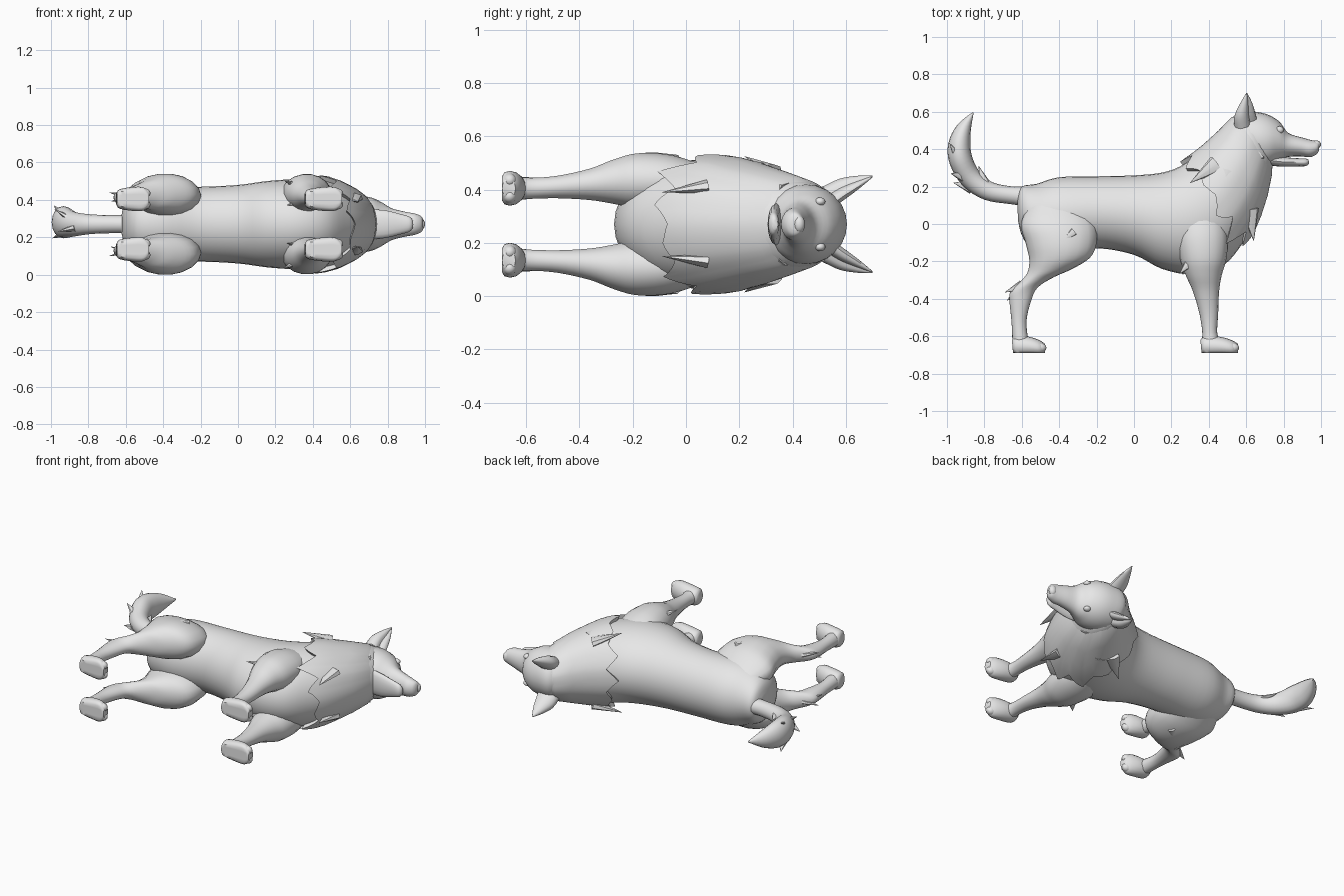
import bpy, bmesh, math
from mathutils import Vector, Matrix

MID = 0.27      # height of the symmetry plane: the dog lies on its side
GROUND = -0.69  # level of the soles along y

coat = bpy.data.materials.new("grey coat")
coat.diffuse_color = (0.8, 0.8, 0.8, 1)


def finish(name, bm, angle=50):
    bmesh.ops.recalc_face_normals(bm, faces=bm.faces)
    me = bpy.data.meshes.new(name)
    bm.to_mesh(me)
    bm.free()
    me.materials.append(coat)
    ob = bpy.data.objects.new(name, me)
    bpy.context.collection.objects.link(ob)
    bpy.ops.object.select_all(action='DESELECT')
    ob.select_set(True)
    bpy.context.view_layer.objects.active = ob
    bpy.ops.object.shade_smooth_by_angle(angle=math.radians(angle))
    return ob


def section(secs, u):
    """Catmull-Rom blend of sections (x1, y1, x2, y2, half width, side offset)."""
    n = len(secs) - 1
    i = min(int(u), n - 1)
    f = u - i
    p = [secs[max(0, min(n, i + k))] for k in (-1, 0, 1, 2)]
    return [0.5 * (2 * b + (c - a) * f + (2 * a - 5 * b + 4 * c - d) * f * f
                   + (3 * b - a - 3 * c + d) * f ** 3) for a, b, c, d in zip(*p)]


def surface(secs, u, t, side=1, grow=0.0, cup=0.0):
    x1, y1, x2, y2, w, off = section(secs, u)
    half = Vector((x1 - x2, y1 - y2)) / 2
    r = 1 - cup * max(0, math.cos(t - 2.45)) ** 2
    half *= r * (1 + grow / max(half.length, 0.01))
    x = (x1 + x2) / 2 + half.x * math.cos(t)
    y = (y1 + y2) / 2 + half.y * math.cos(t)
    return Vector((x, max(y, GROUND), MID + side * (off + (w + grow) * r * math.sin(t))))


def skin(bm, rows, caps=True):
    rings = [[bm.verts.new(p) for p in row] for row in rows]
    for a, b in zip(rings, rings[1:]):
        for k in range(len(a)):
            j = (k + 1) % len(a)
            bm.faces.new((a[k], a[j], b[j], b[k]))
    if caps:
        bm.faces.new(rings[0])
        bm.faces.new(rings[-1])


def loft(name, secs, side=1, steps=4, seg=24, cup=0.0):
    bm = bmesh.new()
    count = (len(secs) - 1) * steps
    skin(bm, [[surface(secs, i / steps, 2 * math.pi * k / seg, side, cup=cup)
               for k in range(seg)] for i in range(count + 1)])
    return finish(name, bm)


def ball(name, centre, size):
    bm = bmesh.new()
    bmesh.ops.create_uvsphere(bm, u_segments=16, v_segments=10, radius=1,
                              matrix=Matrix.Translation(centre) @ Matrix.Diagonal((*size, 1)))
    return finish(name, bm)


def tufts(name, locks):
    """Flat pointed fur locks, each from base to tip with a width."""
    bm = bmesh.new()
    for base, tip, w in locks:
        a, b = Vector(base), Vector(tip)
        d = b - a
        m = (Matrix.Translation((a + b) / 2) @ d.to_track_quat('Z', 'Y').to_matrix().to_4x4()
             @ Matrix.Diagonal((w, w * 0.55, 1, 1)))
        bmesh.ops.create_cone(bm, cap_ends=True, segments=7, radius1=1, radius2=0.02,
                              depth=d.length, matrix=m)
    return finish(name, bm)


# Torso and neck
torso = [(-.625, .14, -.62, .02, .05, 0), (-.60, .20, -.60, -.06, .12, 0),
         (-.52, .215, -.54, -.14, .17, 0), (-.40, .25, -.40, -.16, .20, 0),
         (-.20, .255, -.20, -.13, .20, 0), (0, .26, 0, -.165, .21, 0),
         (.15, .275, .15, -.24, .23, 0), (.25, .31, .32, -.27, .24, 0),
         (.33, .37, .48, -.22, .24, 0), (.40, .43, .59, -.09, .23, 0),
         (.46, .49, .66, .03, .205, 0), (.51, .55, .71, .17, .18, 0),
         (.57, .595, .74, .30, .15, 0), (.62, .59, .75, .36, .11, 0)]
loft("torso", torso, seg=32)

# Fur ruff: a shell over the neck with a ragged rear edge
bm = bmesh.new()
N, TEETH = 88, 11
rows = []
for f, g in ((0, -.01), (.2, .008), (.45, .014), (.7, .018), (.88, .022), (1, .024), (.97, -.01)):
    row = []
    for k in range(N):
        t = 2 * math.pi * k / N
        saw = abs((k * TEETH / N) % 1 - 0.5) * 2
        depth = 0.5 + 0.3 * math.sin(3 * t + 1)
        edge = 8.55 - 0.8 * math.cos(t) - depth * saw
        row.append(surface(torso, 12.3 + (edge - 12.3) * f, t, grow=g))
    rows.append(row)
skin(bm, rows, caps=False)
finish("neck_ruff", bm)

# Head with muzzle, lower jaw and nose
loft("head", [(.52, .55, .60, .36, .09, 0), (.57, .60, .62, .31, .14, 0),
              (.65, .60, .67, .30, .15, 0), (.72, .583, .72, .305, .14, 0),
              (.78, .545, .77, .335, .113, 0), (.825, .487, .82, .358, .085, 0),
              (.90, .462, .89, .362, .066, 0), (.95, .448, .94, .357, .057, 0),
              (.985, .44, .975, .372, .042, 0), (.992, .425, .988, .39, .02, 0)])
loft("lower_jaw", [(.66, .38, .68, .32, .08, 0), (.78, .36, .78, .307, .075, 0),
                   (.87, .352, .87, .308, .054, 0), (.915, .35, .92, .31, .04, 0),
                   (.932, .345, .937, .325, .02, 0)], seg=16)
ball("nose", (.975, .425, MID), (.025, .022, .032))

# Tail
loft("tail", [(-.56, .20, -.56, .09, .05, 0), (-.66, .202, -.65, .105, .048, 0),
              (-.76, .225, -.80, .13, .052, 0), (-.83, .285, -.915, .205, .065, 0),
              (-.868, .37, -.985, .32, .085, .01), (-.875, .45, -.993, .43, .08, .01),
              (-.87, .52, -.945, .53, .05, .01), (-.858, .59, -.86, .60, .004, .01)], seg=16)
tufts("tail_tufts", [((-.90, .25, MID + .03), (-.98, .27, MID + .08), .035),
                     ((-.87, .20, MID - .02), (-.965, .22, MID - .04), .04),
                     ((-.93, .34, MID + .05), (-.985, .43, MID + .10), .035),
                     ((-.93, .34, MID - .05), (-.99, .45, MID - .075), .035),
                     ((-.80, .22, MID + .02), (-.83, .31, MID + .03), .03)])

front_leg = [(.27, .10, .47, .10, .06, .15), (.23, -.05, .50, -.05, .10, .16),
             (.245, -.18, .495, -.18, .105, .163), (.275, -.27, .47, -.27, .085, .16),
             (.315, -.36, .455, -.36, .06, .15), (.35, -.48, .45, -.48, .043, .14),
             (.365, -.58, .445, -.58, .04, .135), (.36, -.64, .46, -.63, .045, .135)]
hind_leg = [(-.56, .10, -.27, .10, .06, .12), (-.605, 0, -.205, 0, .10, .145),
            (-.58, -.10, -.20, -.10, .115, .155), (-.56, -.19, -.235, -.18, .105, .16),
            (-.57, -.26, -.33, -.24, .08, .157), (-.61, -.31, -.43, -.285, .06, .15),
            (-.66, -.36, -.515, -.34, .046, .145), (-.665, -.42, -.55, -.41, .042, .14),
            (-.655, -.52, -.575, -.52, .038, .137), (-.65, -.63, -.565, -.62, .044, .135)]
paw = [(.355, -.62, .36, -.675, .03, .135), (.38, -.60, .375, -.705, .052, .135),
       (.46, -.603, .46, -.71, .064, .135), (.52, -.62, .525, -.71, .062, .135),
       (.555, -.64, .557, -.69, .035, .135)]
ear = [(.54, .50, .68, .54, .055, .095), (.535, .57, .665, .59, .048, .13),
       (.565, .64, .64, .65, .028, .158), (.60, .70, .606, .70, .004, .18)]

# Mirrored parts
for label, s in (("left", 1), ("right", -1)):
    loft(label + "_front_leg", front_leg, s, seg=18)
    loft(label + "_hind_leg", hind_leg, s, seg=18)
    loft(label + "_front_paw", paw, s, seg=16)
    hind_paw = [(.88 * a - .965, b, .88 * c - .965, d, w, o) for a, b, c, d, w, o in paw]
    loft(label + "_hind_paw", hind_paw, s, seg=16)
    for end, x in (("front", .53), ("hind", -.50)):
        for k, o in enumerate((.105, .165)):
            ball(f"{label}_{end}_toe_{k + 1}", (x, -.662, MID + s * o), (.032, .026, .026))
    loft(label + "_ear", ear, s, seg=20, cup=0.75)
    ball(label + "_eye", (.778, .503, MID + s * .085), (.022, .02, .016))

    def at(x, y, o):
        return (x, y, MID + s * o)

    # Loose fur on cheeks, neck, elbows, thighs and hocks
    tufts(label + "_tufts", [
        (at(.66, .38, .13), at(.57, .27, .185), .05),
        (at(.62, .44, .13), at(.52, .36, .185), .05),
        (at(.44, .32, .20), at(.30, .22, .255), .05),
        (at(.50, .28, .20), at(.45, .13, .255), .06),
        (at(.62, .08, .14), at(.64, -.09, .12), .05),
        (at(.33, -.17, .20), at(.245, -.265, .235), .045),
        (at(.34, -.20, .12), at(.26, -.27, .10), .04),
        (at(-.60, -.33, .15), at(-.69, -.365, .17), .03),
        (at(-.62, -.36, .14), at(-.68, -.41, .12), .025),
        (at(-.32, -.04, .25), at(-.40, -.11, .268), .022)])
